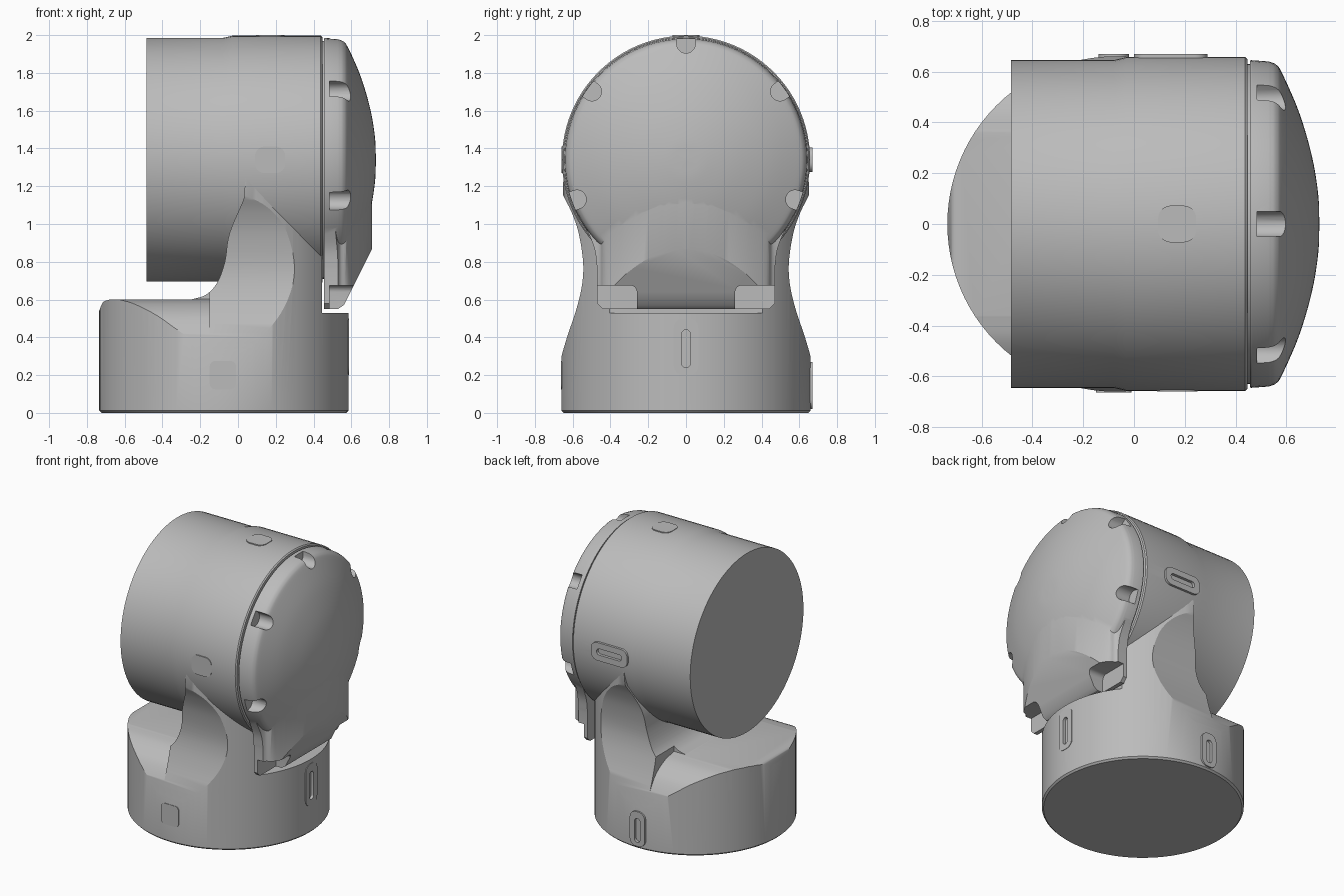
import bpy, bmesh, math
from mathutils import Vector

cube = bpy.data.objects.get("Cube")
if cube:
    bpy.data.objects.remove(cube, do_unlink=True)

grey = bpy.data.materials.new("plain grey")
grey.use_nodes = True
COLOUR = (0.5, 0.5, 0.5, 1)
grey.diffuse_color = COLOUR
grey.node_tree.nodes["Principled BSDF"].inputs["Base Color"].default_value = COLOUR

AXIS_Z = 1.34      # height of the horizontal barrel axis
BASE_X = -0.075    # centre of the upright base
BASE_R = 0.66
PLACE = {"x": lambda u, v, w: (w, u, v),
         "y": lambda u, v, w: (u, w, v),
         "z": lambda u, v, w: (u, v, w)}


def finish(name, bm):
    bmesh.ops.recalc_face_normals(bm, faces=bm.faces)
    mesh = bpy.data.meshes.new(name)
    bm.to_mesh(mesh)
    bm.free()
    mesh.materials.append(grey)
    ob = bpy.data.objects.new(name, mesh)
    bpy.context.collection.objects.link(ob)
    return ob


def curve(pts, steps=6):
    """Smooth line through a few points."""
    p = [Vector(q) for q in pts]
    p = [2 * p[0] - p[1]] + p + [2 * p[-1] - p[-2]]
    out = []
    for a, b, c, d in zip(p, p[1:], p[2:], p[3:]):
        for i in range(steps):
            t = i / steps
            out.append(tuple(b + (c - a) * t / 2 + (a - 2.5 * b + 2 * c - d / 2) * t * t
                             + (1.5 * (b - c) + (d - a) / 2) * t ** 3))
    return out + [tuple(pts[-1])]


def mirrored(side):
    """Close a right-hand outline with its mirror image."""
    return list(side) + [(-u, v) for u, v in reversed(side)]


def prism(name, outline, axis, lo, hi):
    bm = bmesh.new()
    ends = [[bm.verts.new(PLACE[axis](u, v, w)) for u, v in outline] for w in (lo, hi)]
    bm.faces.new(ends[0])
    bm.faces.new(ends[1])
    for i in range(len(outline)):
        j = (i + 1) % len(outline)
        bm.faces.new((ends[0][i], ends[0][j], ends[1][j], ends[1][i]))
    return finish(name, bm)


def lathe(name, profile, axis, cu, cv, n=96):
    """Solid of revolution from (position along axis, radius) points."""
    bm = bmesh.new()
    angles = [math.tau * i / n for i in range(n)]
    rings = [[bm.verts.new(PLACE[axis](cu + r * math.cos(a), cv + r * math.sin(a), w))
              for a in angles] for w, r in profile]
    bm.faces.new(rings[0])
    bm.faces.new(rings[-1])
    for p, q in zip(rings, rings[1:]):
        for i in range(n):
            j = (i + 1) % n
            bm.faces.new((p[i], p[j], q[j], q[i]))
    return finish(name, bm)


def boolean(ob, other, operation):
    mod = ob.modifiers.new("cut", "BOOLEAN")
    mod.operation, mod.object, mod.solver = operation, other, "EXACT"
    bpy.context.view_layer.objects.active = ob
    bpy.ops.object.modifier_apply(modifier=mod.name)
    bpy.data.objects.remove(other, do_unlink=True)


def rounded(u, v, w, h, r, n=6):
    """Rounded rectangle outline."""
    out = []
    for k, (su, sv) in enumerate(((1, 1), (-1, 1), (-1, -1), (1, -1))):
        for i in range(n + 1):
            a = math.pi / 2 * (k + i / n)
            out.append((u + su * (w / 2 - r) + r * math.cos(a),
                        v + sv * (h / 2 - r) + r * math.sin(a)))
    return out


# Base and neck: an upright column trimmed by a side and a front profile
body = lathe("base_and_neck", [(0, BASE_R - 0.012), (0.012, BASE_R), (1.3, BASE_R)],
             "z", BASE_X, 0)
waist = [(0.75, -0.1), (0.75, 0.24)] + curve(
    [(0.665, 0.28), (0.63, 0.4), (0.58, 0.55), (0.55, 0.68), (0.545, 0.8),
     (0.568, 0.95), (0.605, 1.06), (0.65, 1.15)]) + [(0.65, 1.35)]
boolean(body, prism("waist", mirrored(waist), "x", -1, 1), "INTERSECT")
step = [(-0.8, -0.1), (0.7, -0.1), (0.7, 0.53), (0.445, 0.53), (0.445, 1.35), (0.05, 1.35)]
step += curve([(0.03, 1.13), (-0.045, 0.95), (-0.07, 0.8), (-0.11, 0.69), (-0.17, 0.625),
               (-0.25, 0.6)])
step += curve([(-0.68, 0.6), (-0.715, 0.585), (-0.735, 0.54)])
boolean(body, prism("step", step + [(-0.8, 0.5)], "y", -1, 1), "INTERSECT")

# Sloping shoulders beside the flat base top
shoulder = curve([(0.35, 0.602), (0.45, 0.58), (0.54, 0.53), (0.6, 0.46), (0.67, 0.33)])
for s in (1, -1):
    edge = [(s * u, v) for u, v in shoulder + [(0.8, 0.33), (0.8, 0.7), (0.35, 0.7)]]
    boolean(body, prism("shoulder", edge, "x", -0.9, -0.15), "DIFFERENCE")
boolean(body, prism("slot", rounded(0, 0.34, 0.045, 0.2, 0.022), "x", 0.565, 0.7), "DIFFERENCE")

# Barrel with raised sleeve and a groove before the cap
barrel = lathe("barrel", [(-0.485, 0.645), (-0.08, 0.645), (-0.03, 0.657), (0.438, 0.657),
                          (0.446, 0.65), (0.447, 0.63), (0.47, 0.63)], "x", 0, AXIS_Z)

# Domed end cap with a lower apron
cap = lathe("end_cap", [(0.456, 0.642), (0.462, 0.645)] + curve(
    [(0.53, 0.64), (0.56, 0.627), (0.585, 0.59), (0.65, 0.44), (0.7, 0.27), (0.725, 0.12),
     (0.73, 0.01)], 5), "x", 0, AXIS_Z)
front = [(0.456, 0.66)] + curve([(0.5, 0.62), (0.53, 0.47), (0.585, 0.425), (0.65, 0.3),
                                 (0.695, 0.15), (0.71, 0)])
apron = prism("apron", front + [(u, -v) for u, v in reversed(front[:-1])], "z", 0.5, 1.25)
skirt = [(0.44, 0.55), (0.47, 0.58)] + curve(
    [(0.47, 0.76), (0.485, 0.87), (0.53, 0.98), (0.58, 1.08), (0.61, 1.16)]) + [(0.3, 1.22)]
boolean(apron, prism("skirt", mirrored(skirt), "x", 0, 1), "INTERSECT")
slant = [(0.4, 0.5), (0.53, 0.55), (0.56, 0.57), (0.6, 0.65), (0.71, 0.87), (0.75, 1),
         (0.75, 1.3), (0.4, 1.3)]
boolean(apron, prism("slant", slant, "y", -1, 1), "INTERSECT")
boolean(cap, apron, "UNION")

# Screw pockets round the cap, and two at its lower corners
for degrees in (90, 36, 144, -20, 200):
    a = math.radians(degrees)
    out = Vector((math.cos(a), math.sin(a)))
    side = Vector((-out.y, out.x))
    arc = [out * (0.615 - 0.05 * math.cos(t)) + side * 0.05 * math.sin(t)
           for t in [math.pi * (i / 12 - 0.5) for i in range(13)]]
    arc += [out * 0.75 + side * 0.05, out * 0.75 - side * 0.05]
    pocket = prism("pocket", [(p.x, p.y + AXIS_Z) for p in arc], "x", 0.485, 0.9)
    boolean(cap, pocket, "DIFFERENCE")
for s in (1, -1):
    pocket = prism("pocket", rounded(s * 0.405, 0.57, 0.29, 0.21, 0.035), "x", 0.485, 0.9)
    boolean(cap, pocket, "DIFFERENCE")

# Cover pads; the back ones carry a slot
parts = [body, barrel, cap]
for name, outline, axis, lo, hi, slot in (
        ("sleeve_front_pad", rounded(0.17, AXIS_Z, 0.16, 0.14, 0.05), "y", -0.66, -0.6, None),
        ("sleeve_top_pad", rounded(0.17, 0, 0.15, 0.145, 0.05), "z", 1.9, 2.0, None),
        ("base_front_pad", rounded(-0.08, 0.2, 0.14, 0.15, 0.03), "y", -0.663, -0.6, None),
        ("base_end_pad", rounded(0, 0.35, 0.13, 0.3, 0.05), "x", 0.55, 0.587,
         rounded(0, 0.34, 0.045, 0.2, 0.022)),
        ("sleeve_back_pad", rounded(0.145, AXIS_Z, 0.29, 0.13, 0.05), "y", 0.6, 0.67,
         rounded(0.145, AXIS_Z, 0.2, 0.045, 0.022)),
        ("base_back_pad", rounded(-0.08, 0.145, 0.12, 0.25, 0.05), "y", 0.6, 0.67,
         rounded(-0.08, 0.135, 0.045, 0.17, 0.022))):
    pad = prism(name, outline, axis, lo, hi)
    if slot:
        boolean(pad, prism("slot", slot, axis, hi - 0.02, hi + 0.1), "DIFFERENCE")
        if name == "sleeve_back_pad":
            boolean(barrel, prism("slot", slot, axis, hi - 0.02, hi + 0.1), "DIFFERENCE")
        else:
            boolean(body, prism("slot", slot, axis, hi - 0.02, hi + 0.1), "DIFFERENCE")
    parts.append(pad)

# Smooth shading with sharp edges kept
bpy.ops.object.select_all(action="DESELECT")
for ob in parts:
    ob.select_set(True)
bpy.context.view_layer.objects.active = body
bpy.ops.object.shade_smooth_by_angle(angle=math.radians(30))
